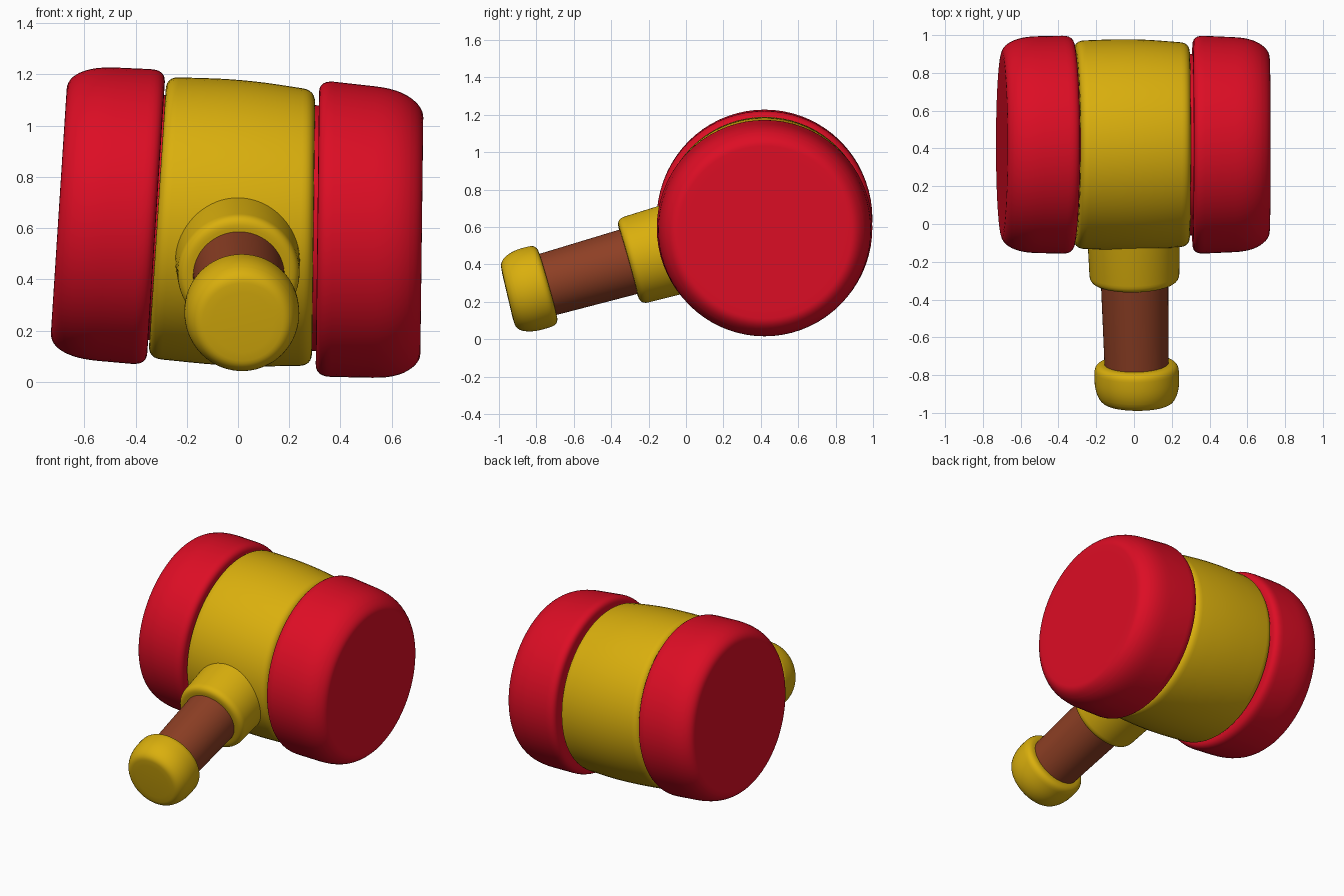
import bpy, math
from mathutils import Vector

if "Cube" in bpy.data.objects:
    bpy.data.objects.remove(bpy.data.objects["Cube"], do_unlink=True)


def material(name, rgb):
    m = bpy.data.materials.new(name)
    m.use_nodes = True
    m.diffuse_color = (*rgb, 1)
    bsdf = m.node_tree.nodes["Principled BSDF"]
    bsdf.inputs["Base Color"].default_value = (*rgb, 1)
    bsdf.inputs["Roughness"].default_value = 0.6
    return m


RED = material("red", (0.72, 0.004, 0.018))
YELLOW = material("yellow", (0.70, 0.43, 0.004))
BROWN = material("brown", (0.27, 0.05, 0.018))


def rounded(profile, steps=6):
    """Replace each corner (along, radius, rounding) by a short curve."""
    pts = [Vector(p[:2]) for p in profile]
    out = []
    for i, p in enumerate(pts):
        b = profile[i][2]
        if b == 0 or i in (0, len(pts) - 1):
            out.append(p)
            continue
        ends = []
        for q in (pts[i - 1], pts[i + 1]):
            d = q - p
            ends.append(p + d.normalized() * min(b, d.length * 0.49))
        for k in range(steps + 1):
            t = k / steps
            u = 1 - t
            out.append(ends[0] * u * u + p * 2 * u * t + ends[1] * t * t)
    return out


def lathe(name, profile, origin, axis, normals, mat, sides=72):
    """Rings centred along axis, their facing blended between two normals."""
    origin, axis = Vector(origin), Vector(axis)
    n0, n1 = (Vector(n).normalized() for n in normals)
    pts = rounded(profile)
    lo, hi = min(p.x for p in pts), max(p.x for p in pts)
    verts, faces = [], []
    for p in pts:
        n = n0.lerp(n1, (p.x - lo) / (hi - lo)).normalized()
        side = n.cross(Vector((0, 0, 1))).normalized()
        up = side.cross(n)
        for k in range(sides):
            a = math.tau * k / sides
            verts.append(origin + axis * p.x
                         + (side * math.cos(a) + up * math.sin(a)) * p.y)
    for r in range(len(pts) - 1):
        for k in range(sides):
            j = (k + 1) % sides
            faces.append((r * sides + k, (r + 1) * sides + k,
                          (r + 1) * sides + j, r * sides + j))
    # End discs
    last = (len(pts) - 1) * sides
    faces.append(tuple(range(sides)))
    faces.append(tuple(last + k for k in reversed(range(sides))))
    mesh = bpy.data.meshes.new(name)
    mesh.from_pydata(verts, [], faces)
    mesh.materials.append(mat)
    ob = bpy.data.objects.new(name, mesh)
    bpy.context.collection.objects.link(ob)
    bpy.ops.object.select_all(action="DESELECT")
    ob.select_set(True)
    bpy.context.view_layer.objects.active = ob
    bpy.ops.object.mode_set(mode="EDIT")
    bpy.ops.mesh.select_all(action="SELECT")
    bpy.ops.mesh.normals_make_consistent(inside=False)
    bpy.ops.object.mode_set(mode="OBJECT")
    bpy.ops.object.shade_smooth_by_angle(angle=math.radians(35))
    return ob


def facing(deg):
    """Direction along +x leaning downward by an angle."""
    a = math.radians(deg)
    return (math.cos(a), 0, -math.sin(a))


# Head: barrel and two striking caps on a slightly sloping axis
HEAD = (0, 0.42, 0.62)
SLOPE = (1, 0, -0.067)
LEAN, UPRIGHT = facing(3.7), facing(0.7)

lathe("barrel",
      [(-0.315, 0.4, 0), (-0.315, 0.55, 0.05), (0, 0.562, 0.25),
       (0.295, 0.538, 0.05), (0.295, 0.4, 0)],
      HEAD, SLOPE, (LEAN, UPRIGHT), YELLOW)
lathe("right_cap",
      [(-0.70, 0.43, 0), (-0.70, 0.52, 0.08), (-0.60, 0.572, 0.09),
       (-0.32, 0.578, 0.06), (-0.32, 0.48, 0), (-0.29, 0.48, 0)],
      HEAD, SLOPE, (LEAN, LEAN), RED)
lathe("left_cap",
      [(0.27, 0.48, 0), (0.31, 0.48, 0), (0.31, 0.579, 0.06),
       (0.62, 0.565, 0.09), (0.718, 0.50, 0.09), (0.718, 0.42, 0)],
      HEAD, SLOPE, (UPRIGHT, UPRIGHT), RED)

# Handle: butt, grip and collar along one rising axis
BUTT = (0.018, -0.955, 0.232)
RISE = Vector((-0.022, 0.96, 0.27)).normalized()
TILT = (0, 0.973, 0.23)

lathe("handle_butt",
      [(0, 0.12, 0), (0.005, 0.19, 0.06), (0.09, 0.226, 0.06),
       (0.225, 0.222, 0.045), (0.225, 0.12, 0)],
      BUTT, RISE, (TILT, RISE), YELLOW)
lathe("handle_grip", [(0.15, 0.168, 0), (0.75, 0.18, 0)],
      BUTT, RISE, (RISE, RISE), BROWN)
lathe("handle_collar",
      [(0.672, 0.12, 0), (0.672, 0.237, 0.045), (1.05, 0.248, 0)],
      BUTT, RISE, (RISE, RISE), YELLOW)
